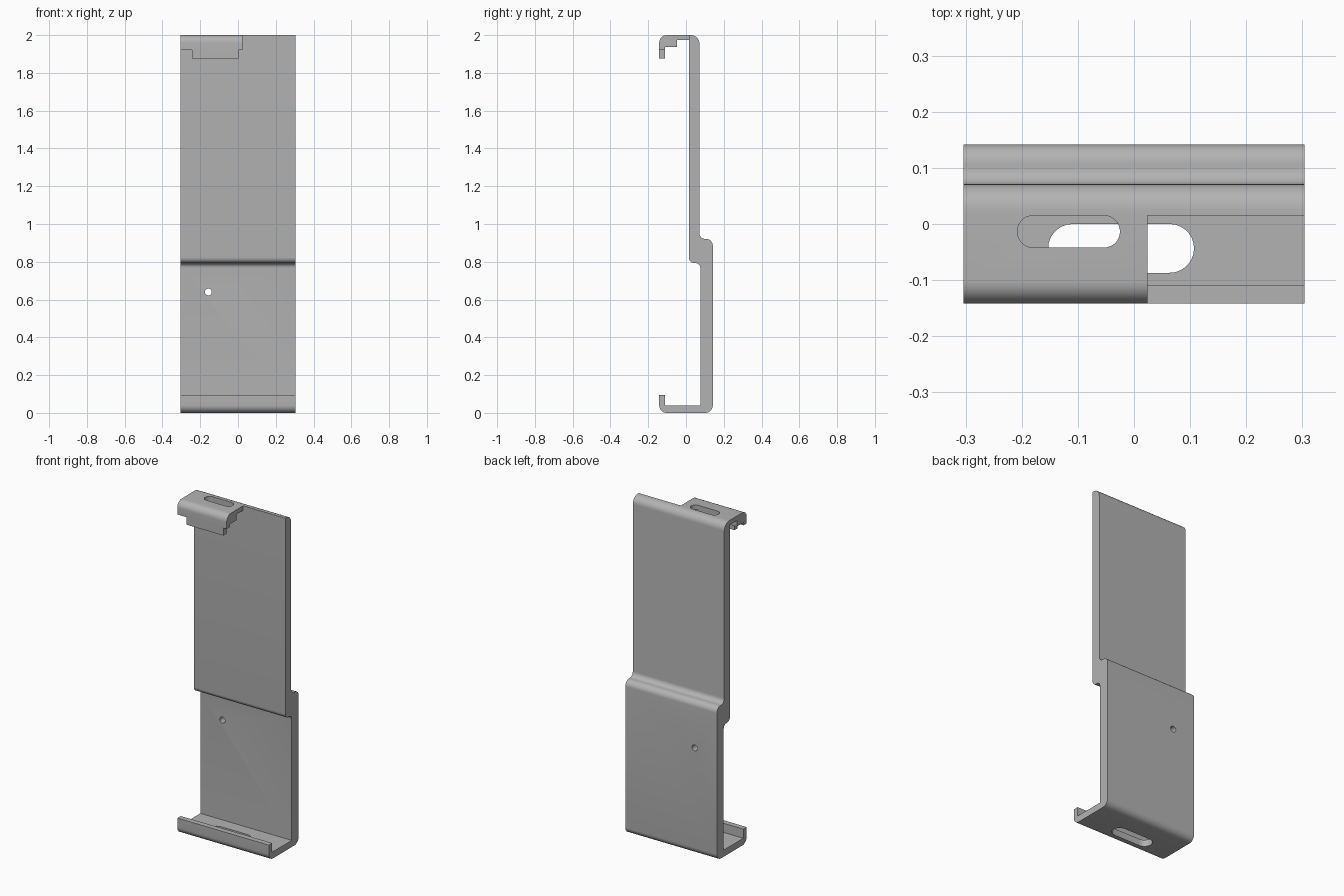
import bpy
import bmesh
import math
from mathutils import Vector, Matrix

cube = bpy.data.objects.get("Cube")
if cube:
    bpy.data.objects.remove(cube, do_unlink=True)

grey = bpy.data.materials.new("satin grey")
grey.use_nodes = True
grey.diffuse_color = (0.45, 0.45, 0.45, 1)
grey.node_tree.nodes["Principled BSDF"].inputs["Base Color"].default_value = (0.45, 0.45, 0.45, 1)


def rounded(corners, steps=8):
    """Turn (u, v, radius) corners into an outline with filleted corners."""
    out = []
    for i, (u, v, r) in enumerate(corners):
        p = Vector((u, v))
        if r == 0:
            out.append(p)
            continue
        a = (Vector(corners[i - 1][:2]) - p).normalized()
        b = (Vector(corners[(i + 1) % len(corners)][:2]) - p).normalized()
        half = a.angle(b) / 2
        centre = p + (a + b).normalized() * r / math.sin(half)
        start = p + a * r / math.tan(half) - centre
        end = p + b * r / math.tan(half) - centre
        sweep = start.angle(end)
        for k in range(steps + 1):
            t = k / steps
            out.append(centre + (start * math.sin((1 - t) * sweep)
                                 + end * math.sin(t * sweep)) / math.sin(sweep))
    return out


def extrude(name, points, direction):
    """Make a solid by sweeping a flat outline along a vector."""
    bm = bmesh.new()
    face = bm.faces.new([bm.verts.new(p) for p in points])
    moved = bmesh.ops.extrude_face_region(bm, geom=[face])
    bmesh.ops.translate(bm, vec=direction,
                        verts=[g for g in moved["geom"] if isinstance(g, bmesh.types.BMVert)])
    bmesh.ops.recalc_face_normals(bm, faces=bm.faces)
    mesh = bpy.data.meshes.new(name)
    bm.to_mesh(mesh)
    bm.free()
    mesh.materials.append(grey)
    ob = bpy.data.objects.new(name, mesh)
    bpy.context.collection.objects.link(ob)
    return ob


def side_profile(name, corners, x0, x1):
    pts = [(x0, p.x, p.y) for p in rounded(corners)]
    return extrude(name, pts, (x1 - x0, 0, 0))


def slot(name, x0, x1, y, r, z0, z1, steps=14):
    pts = []
    for cx, turn in ((x1 - r, -math.pi / 2), (x0 + r, math.pi / 2)):
        for k in range(steps + 1):
            a = turn + math.pi * k / steps
            pts.append((cx + r * math.cos(a), y + r * math.sin(a), z0))
    return extrude(name, pts, (0, 0, z1 - z0))


def combine(body, other, operation):
    mod = body.modifiers.new(other.name, "BOOLEAN")
    mod.operation = operation
    mod.solver = "EXACT"
    mod.object = other
    bpy.context.view_layer.objects.active = body
    bpy.ops.object.modifier_apply(modifier=mod.name)
    bpy.data.objects.remove(other, do_unlink=True)


HALF = 0.304
FRONT, BACK = -0.142, 0.142

# Stepped back plate with the bottom shelf and its lip
body = side_profile("bracket_body", [
    (FRONT, 0, 0.04), (BACK, 0, 0.04), (BACK, 0.921, 0.035), (0.071, 0.921, 0.03),
    (0.071, 2, 0.045), (0.015, 2, 0), (0.015, 0.793, 0.03), (0.076, 0.793, 0.025),
    (0.076, 0.04, 0), (-0.11, 0.04, 0), (-0.11, 0.095, 0), (FRONT, 0.095, 0)],
    -HALF, HALF)

# Top hook with stepped underside
hook = side_profile("top_hook", [
    (0.015, 2, 0), (FRONT, 2, 0.04), (FRONT, 1.92, 0), (-0.112, 1.92, 0),
    (-0.112, 1.937, 0), (-0.048, 1.937, 0), (-0.048, 1.973, 0), (0.015, 1.973, 0)],
    -HALF, 0.024)

# Narrow tab below the hook lip
tab = side_profile("hook_tab", [
    (FRONT, 1.92, 0), (FRONT, 1.875, 0), (-0.112, 1.875, 0), (-0.112, 1.92, 0)],
    -0.244, 0.002)

combine(hook, tab, "UNION")
combine(body, hook, "UNION")

# Slots through the hook and the shelf
combine(body, slot("hook_slot", -0.208, -0.025, -0.0135, 0.0285, 1.95, 2.05), "DIFFERENCE")
combine(body, slot("shelf_slot", -0.153, 0.107, -0.0435, 0.0435, -0.05, 0.06), "DIFFERENCE")

# Small round hole through the lower plate
ring = [(-0.157 + 0.018 * math.cos(math.tau * k / 24), 0.03,
         0.64 + 0.018 * math.sin(math.tau * k / 24)) for k in range(24)]
combine(body, extrude("pin_hole", ring, (0, 0.2, 0)), "DIFFERENCE")

# Smooth fillets, crisp edges
bpy.ops.object.select_all(action="DESELECT")
body.select_set(True)
bpy.context.view_layer.objects.active = body
bpy.ops.object.shade_smooth_by_angle(angle=math.radians(30))
